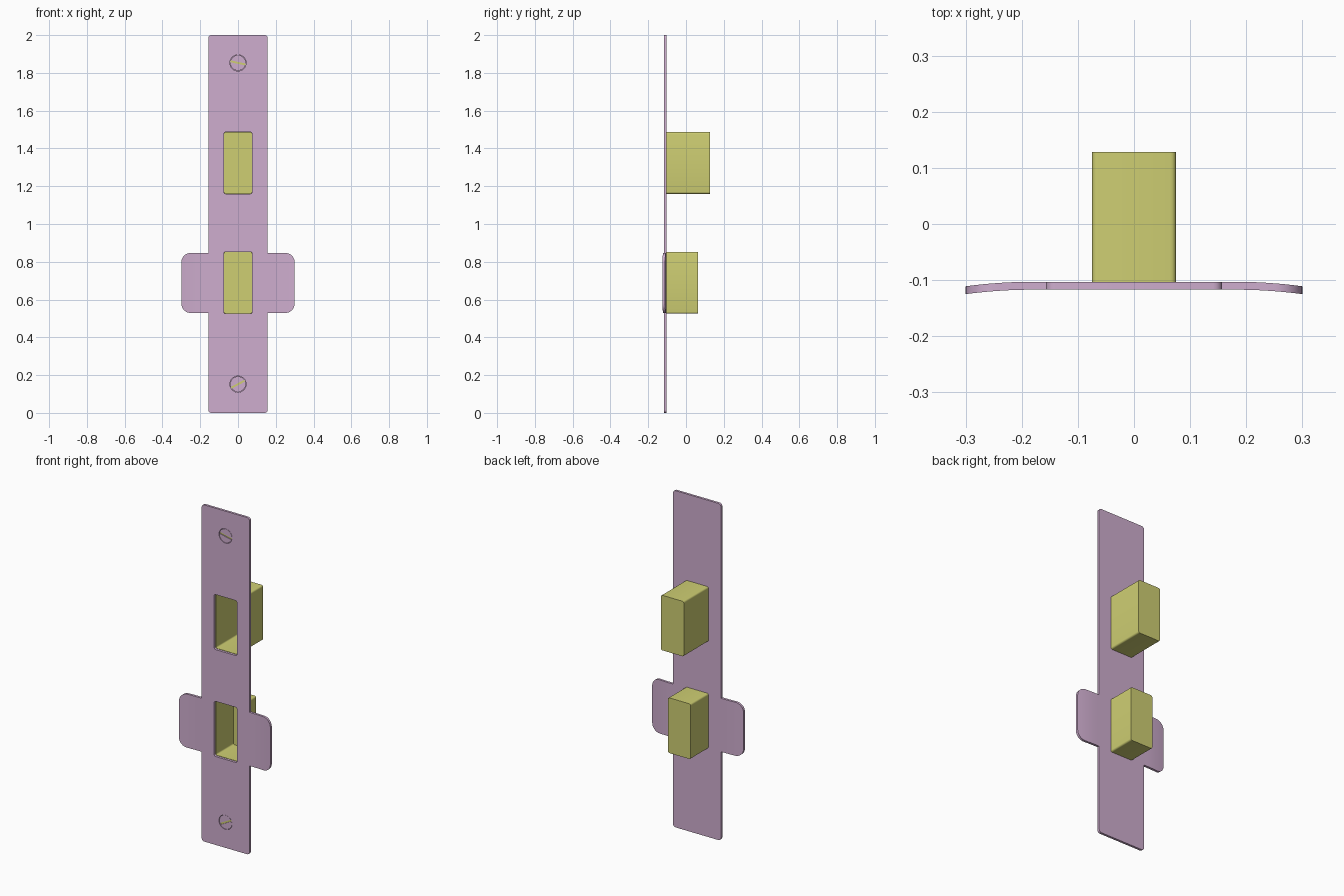
import bpy, bmesh
from math import sin, cos, pi, radians, sqrt

if "Cube" in bpy.data.objects:
    bpy.data.objects.remove(bpy.data.objects["Cube"])

FRONT, BACK = -0.117, -0.103


def material(name, rgb):
    m = bpy.data.materials.new(name)
    m.diffuse_color = (*rgb, 1)
    m.use_nodes = True
    m.node_tree.nodes["Principled BSDF"].inputs["Base Color"].default_value = m.diffuse_color
    return m


MAUVE = material("mauve_metal", (0.62, 0.42, 0.62))
YELLOW = material("yellow_pocket", (0.62, 0.62, 0.17))


def make_object(name, bm, mat=None):
    bmesh.ops.recalc_face_normals(bm, faces=bm.faces)
    me = bpy.data.meshes.new(name)
    bm.to_mesh(me)
    bm.free()
    ob = bpy.data.objects.new(name, me)
    bpy.context.collection.objects.link(ob)
    if mat:
        me.materials.append(mat)
    return ob


def rounded_rect(w, z0, z1, r, n=4):
    pts = []
    for i, (cx, cz) in enumerate([(w - r, z1 - r), (r - w, z1 - r),
                                  (r - w, z0 + r), (w - r, z0 + r)]):
        for k in range(n + 1):
            a = (i + k / n) * pi / 2
            pts.append((cx + r * cos(a), cz + r * sin(a)))
    return pts


def circle(z, r, n=32):
    return [(r * cos(2 * pi * k / n), z + r * sin(2 * pi * k / n)) for k in range(n)]


def bar(z, half_l, half_w, angle):
    c, s = cos(angle), sin(angle)
    return [(u * c - v * s, z + u * s + v * c) for u, v in
            [(-half_l, -half_w), (half_l, -half_w), (half_l, half_w), (-half_l, half_w)]]


def prism(name, pts, y0, y1, mat=None, open_front=False):
    """Extrude an x-z outline from y0 to y1."""
    bm = bmesh.new()
    rings = [[bm.verts.new((x, y, z)) for x, z in pts] for y in (y0, y1)]
    for i in range(len(pts)):
        j = (i + 1) % len(pts)
        bm.faces.new((rings[0][i], rings[0][j], rings[1][j], rings[1][i]))
    bm.faces.new(rings[1])
    if not open_front:
        bm.faces.new(rings[0])
    return make_object(name, bm, mat)


def apply_modifiers(ob):
    bpy.ops.object.select_all(action='DESELECT')
    bpy.context.view_layer.objects.active = ob
    ob.select_set(True)
    bpy.ops.object.convert(target='MESH')


def cut(ob, cutters):
    for c in cutters:
        m = ob.modifiers.new("cut", 'BOOLEAN')
        m.operation, m.solver, m.object = 'DIFFERENCE', 'EXACT', c
    apply_modifiers(ob)
    for c in cutters:
        bpy.data.objects.remove(c)


# Face plate with pocket openings and screw recesses
pockets = [("upper", 1.16, 1.487, 0.128), ("lower", 0.525, 0.853, 0.063)]
screws = [("upper", 1.853, -12), ("lower", 0.152, 28)]
plate = prism("face_plate", rounded_rect(0.157, 0, 2, 0.016), FRONT, BACK, MAUVE)
cutters = [prism("pocket_cutter", rounded_rect(0.075, z0, z1, 0.01), -0.2, 0.1)
           for _, z0, z1, _ in pockets]
cutters += [prism("screw_cutter", circle(z, 0.043), -0.2, -0.107) for _, z, _ in screws]
cut(plate, cutters)

# Pocket boxes, open at the front
for name, z0, z1, depth in pockets:
    box = prism(name + "_pocket", rounded_rect(0.075, z0, z1, 0.01),
                BACK, depth, YELLOW, open_front=True)
    m = box.modifiers.new("wall", 'SOLIDIFY')
    m.thickness, m.offset = 0.002, -1
    apply_modifiers(box)

# Slotted screw heads
for name, z, deg in screws:
    head = prism(name + "_screw", circle(z, 0.041), -0.116, -0.107, MAUVE)
    cut(head, [prism("slot_cutter", bar(z, 0.06, 0.005, radians(deg)), -0.2, -0.111)])
    prism(name + "_screw_slot", bar(z, 0.04, 0.005, radians(deg)), -0.1112, -0.1108, YELLOW)

# Side tabs, bending towards the front with rounded outer corners
X0, X1, R, ZC, HALF = 0.155, 0.30, 0.05, 0.688, 0.159
for name, side in (("right", 1), ("left", -1)):
    bm = bmesh.new()
    xs = [X0 + (X1 - R - X0) * k / 6 for k in range(6)]
    xs += [X1 - R + R * sin(k / 8 * pi / 2) for k in range(9)]
    prev = None
    for x in xs:
        bend = 0.008 * (max(0, x - 0.18) / 0.12) ** 2
        t = max(0, x - (X1 - R))
        h = HALF - R + sqrt(max(0, R * R - t * t))
        ring = [bm.verts.new((side * x, y - bend, z)) for y, z in
                [(FRONT, ZC - h), (FRONT, ZC + h), (BACK, ZC + h), (BACK, ZC - h)]]
        if prev:
            for i in range(4):
                j = (i + 1) % 4
                bm.faces.new((prev[i], prev[j], ring[j], ring[i]))
        else:
            bm.faces.new(ring)
        prev = ring
    bm.faces.new(prev)
    make_object(name + "_tab", bm, MAUVE)

# Smooth the curved parts, keep the edges sharp
bpy.ops.object.select_all(action='SELECT')
bpy.context.view_layer.objects.active = plate
bpy.ops.object.shade_smooth_by_angle(angle=radians(30))
